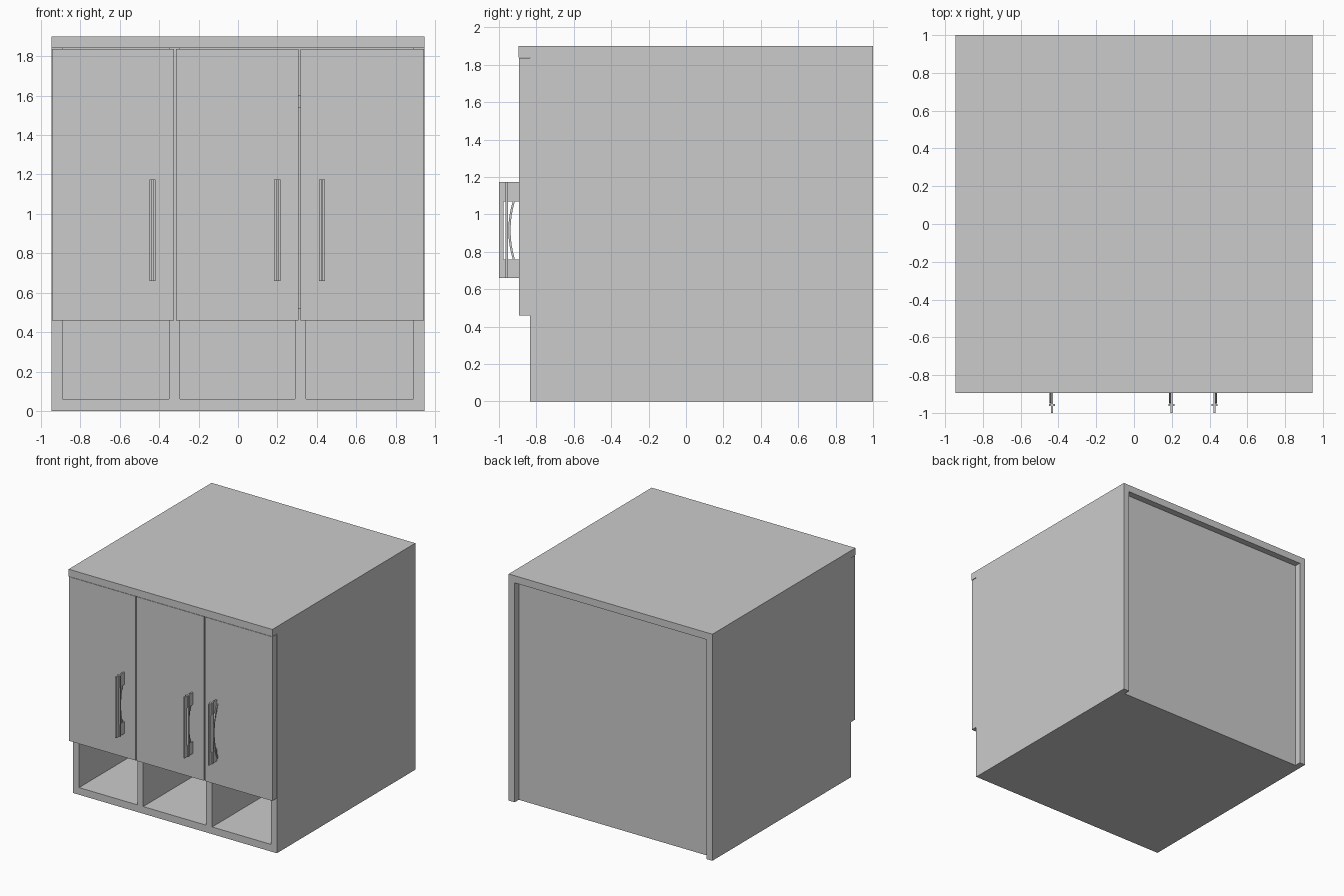
import bpy, bmesh

if "Cube" in bpy.data.objects:
    bpy.data.objects.remove(bpy.data.objects["Cube"])


def mesh_object(name, bm):
    bmesh.ops.recalc_face_normals(bm, faces=bm.faces)
    me = bpy.data.meshes.new(name)
    bm.to_mesh(me)
    bm.free()
    ob = bpy.data.objects.new(name, me)
    bpy.context.collection.objects.link(ob)
    return ob


def box(name, x, y, z):
    """Box from (min, max) ranges on each axis."""
    bm = bmesh.new()
    bmesh.ops.create_cube(bm, size=1)
    for v in bm.verts:
        v.co = [r[0] if c < 0 else r[1] for c, r in zip(v.co, (x, y, z))]
    return mesh_object(name, bm)


def plate(name, profile, x0, x1):
    """Extrude a closed (y, z) profile along x."""
    bm = bmesh.new()
    face = bm.faces.new([bm.verts.new((x0, y, z)) for y, z in profile])
    new = bmesh.ops.extrude_face_region(bm, geom=[face])["geom"]
    verts = [g for g in new if isinstance(g, bmesh.types.BMVert)]
    bmesh.ops.translate(bm, verts=verts, vec=(x1 - x0, 0, 0))
    return mesh_object(name, bm)


T = 0.055                        # board thickness
W, FRONT, BACK = 0.945, -0.835, 1.0
INNER = W - T
PANEL = BACK - T                 # outer face of the recessed back

# carcass
box("top_panel", (-W, W), (-0.895, BACK), (1.84, 1.9))
box("left_side", (-W, -INNER), (FRONT, BACK), (0, 1.84))
box("right_side", (INNER, W), (FRONT, BACK), (0, 1.84))
box("bottom_panel", (-INNER, INNER), (FRONT, PANEL), (0, 0.06))
box("back_panel", (-INNER, INNER), (PANEL - 0.03, PANEL), (0.06, 1.84))

# internal boards: full-height left divider, low right divider, shelves
IN = (FRONT, PANEL - 0.03)
box("left_divider", (-0.35, -0.295), IN, (0.06, 1.84))
box("right_divider", (0.29, 0.345), IN, (0.06, 0.46))
box("cubby_shelf_left", (-INNER, -0.35), IN, (0.46, 0.52))
box("cubby_shelf_right", (-0.295, INNER), IN, (0.46, 0.52))
box("hanging_shelf", (-0.295, INNER), IN, (1.54, 1.6))

# doors
for name, x in (("left", (-0.943, -0.325)), ("middle", (-0.315, 0.308)), ("right", (0.318, 0.943))):
    box(name + "_door", x, (-0.892, FRONT), (0.46, 1.836))

# handles: open fin, wide grip strip and a bowed brace on the side
DOOR, LOW, HIGH = -0.89, 0.66, 1.173
fin = [(DOOR, LOW), (-1.0, LOW), (-1.0, HIGH), (DOOR, HIGH),
       (DOOR, 1.07), (-0.975, 1.07), (-0.975, 0.76), (DOOR, 0.76)]
N = 12
arc = [i / N * 2 - 1 for i in range(N + 1)]
bow = [(-0.95 + 0.06 * t * t, 0.915 + 0.245 * t) for t in arc]
bow += [(-0.938 + 0.048 * t * t, 0.915 + 0.225 * t) for t in reversed(arc)]
for name, x, side in (("left", -0.434, -1), ("middle", 0.199, -1), ("right", 0.426, 1)):
    plate(name + "_handle_fin", fin, x - 0.006, x + 0.006)
    box(name + "_handle_grip", (x - 0.016, x + 0.016), (-0.964, -0.953), (LOW, HIGH))
    a, b = sorted((x - side * 0.006, x + side * 0.014))
    plate(name + "_handle_brace", bow, a, b)
